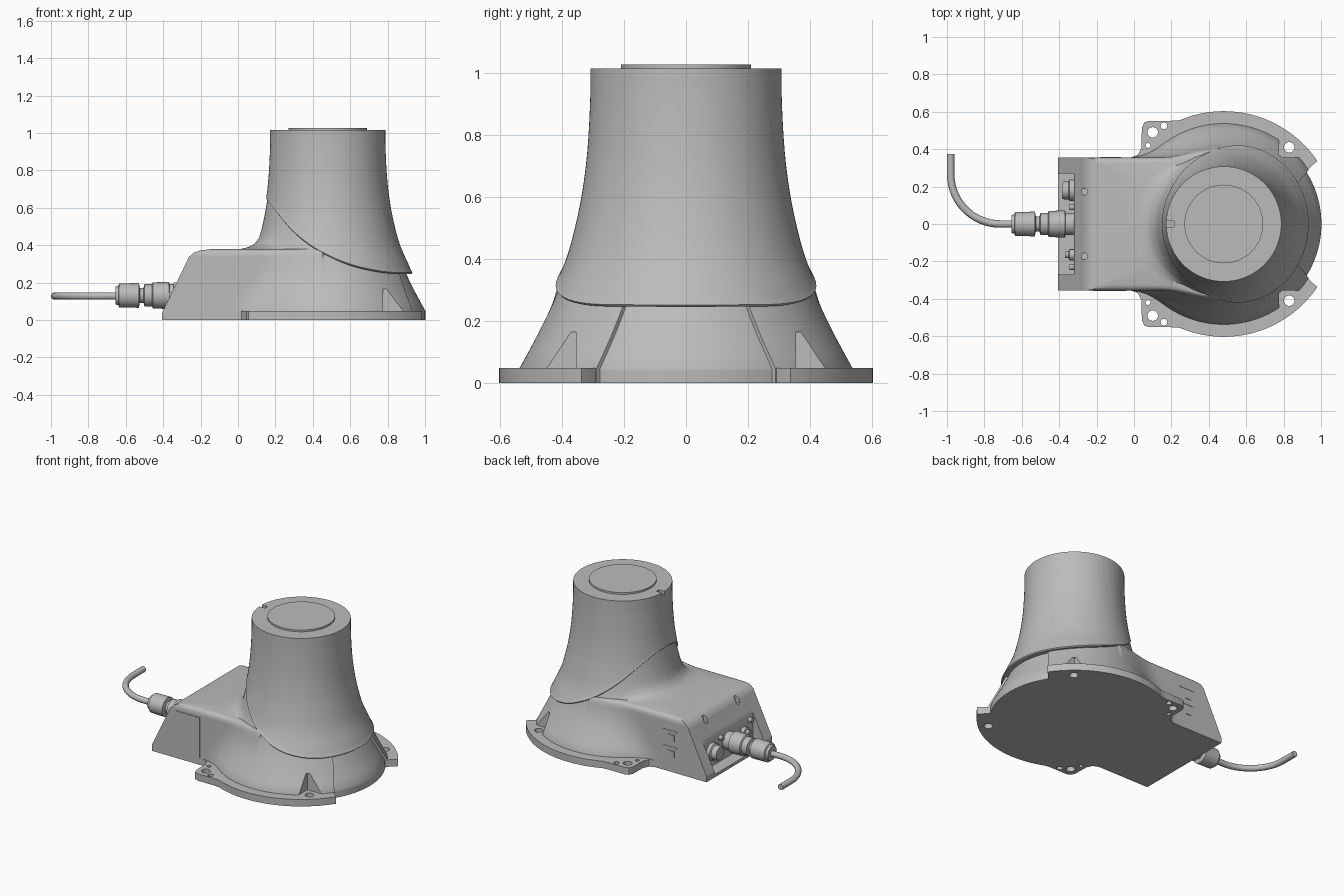
import bpy, bmesh, math
from math import sin, cos, pi, radians
from mathutils import Vector

cube = bpy.data.objects.get("Cube")
if cube:
    bpy.data.objects.remove(cube, do_unlink=True)

AXIS = 0.48      # x of the column axis
FLANGE = 0.048   # flange thickness

grey = bpy.data.materials.new("satin_grey")
grey.use_nodes = True
grey.diffuse_color = (0.5, 0.5, 0.5, 1)
grey.node_tree.nodes["Principled BSDF"].inputs["Base Color"].default_value = (0.5, 0.5, 0.5, 1)


def interp(pts, t, smooth=True):
    """Value at t through (t, value) points."""
    if t <= pts[0][0]:
        return pts[0][1]
    if t >= pts[-1][0]:
        return pts[-1][1]
    i = max(k for k in range(len(pts) - 1) if pts[k][0] <= t)
    (a, va), (b, vb) = pts[i], pts[i + 1]
    u = (t - a) / (b - a)
    if not smooth:
        return va + (vb - va) * u

    def slope(k):
        lo, hi = pts[max(k - 1, 0)], pts[min(k + 1, len(pts) - 1)]
        return (hi[1] - lo[1]) / (hi[0] - lo[0]) * (b - a)
    return ((2*u**3 - 3*u*u + 1) * va + (u**3 - 2*u*u + u) * slope(i)
            + (3*u*u - 2*u**3) * vb + (u**3 - u*u) * slope(i + 1))


def make(name, bm):
    bmesh.ops.recalc_face_normals(bm, faces=bm.faces)
    mesh = bpy.data.meshes.new(name)
    bm.to_mesh(mesh)
    bm.free()
    mesh.materials.append(grey)
    obj = bpy.data.objects.new(name, mesh)
    bpy.context.collection.objects.link(obj)
    return obj


def loft(name, rings):
    bm = bmesh.new()
    rows = [[bm.verts.new(p) for p in ring] for ring in rings]
    n = len(rows[0])
    for a, b in zip(rows, rows[1:]):
        for i in range(n):
            bm.faces.new((a[i], a[(i + 1) % n], b[(i + 1) % n], b[i]))
    bm.faces.new(rows[0])
    bm.faces.new(rows[-1])
    return make(name, bm)


def lathe_x(name, profile, y, z, n=32):
    return loft(name, [[(x, y + r * cos(2*pi*i/n), z + r * sin(2*pi*i/n)) for i in range(n)]
                       for x, r in profile])


def lathe_z(name, profile, x, y, n=32):
    return loft(name, [[(x + r * cos(2*pi*i/n), y + r * sin(2*pi*i/n), z) for i in range(n)]
                       for z, r in profile])


def box(name, lo, hi):
    return loft(name, [[(lo[0], lo[1], z), (hi[0], lo[1], z), (hi[0], hi[1], z), (lo[0], hi[1], z)]
                       for z in (lo[2], hi[2])])


def activate(obj):
    bpy.ops.object.select_all(action='DESELECT')
    obj.select_set(True)
    bpy.context.view_layer.objects.active = obj


def cut(obj, cutters):
    activate(obj)
    for c in cutters:
        c.hide_render = True
        mod = obj.modifiers.new("cut", 'BOOLEAN')
        mod.operation, mod.solver, mod.object = 'DIFFERENCE', 'EXACT', c
        bpy.ops.object.modifier_apply(modifier=mod.name)


# Profiles: outer sleeve, lower skirt, rear housing
SLEEVE = [(.24, .456), (.306, .428), (.348, .408), (.413, .382), (.51, .356),
          (.62, .334), (.75, .318), (.91, .309), (1.015, .308)]
SKIRT = [(FLANGE, .537), (.155, .479), (.27, .424), (.35, .398), (.413, .375),
         (.51, .348), (.62, .327), (.75, .31)]
REAR = [(.04, -.405), (.3, -.28), (.335, -.264), (.36, -.237), (.372, -.2), (.378, -.15)]
WIDTH = [(.35, .355), (.365, .35), (.374, .34), (.378, .325)]
FILLET = [(.378, .09), (.384, .06), (.395, .03), (.41, .014), (.44, 0)]
SEAM = [(.147, .647), (.275, .49), (.38, .40), (.49, .337), (.596, .294),
        (.70, .267), (.81, .25), (.93, .246)]


# Lower body: round skirt blended into the rear housing, slice by slice
def body_ring(z, housing):
    xr, w = interp(REAR, z, False), interp(WIDTH, z, False)
    corner = math.atan2(w, xr - AXIS)
    edge = radians(interp([(.05, 32), (.24, 27.7)], z, False))
    angs = ([(edge * i / 24, .015) for i in range(25)]
            + [(edge + .008 + (corner - edge - .008) * i / 90, 0) for i in range(91)]
            + [(corner + (pi - corner) * i / 24, 0) for i in range(1, 25)])
    half = []
    for a, inset in angs:
        r = interp(SKIRT, z) - inset
        if housing and cos(a) < -.05:
            d = min(w / max(sin(a), 1e-6), (xr - AXIS) / cos(a))
            h = max(.1 - abs(r - d), 0) / .1
            r = max(r, d) + h * h * .025
        elif not housing:
            t = min(max((a - radians(120)) / radians(35), 0), 1)
            r += interp(FILLET, z) * t * t * (3 - 2 * t)
        half.append((r * cos(a), r * sin(a)))
    ring = half + [(x, -y) for x, y in reversed(half[1:-1])]
    return [(AXIS + x, y, z) for x, y in ring]


low = [0, .02, .04, FLANGE, .1, .15, .2, .24, .27, .3, .32, .335, .35, .36, .366, .372, .376, .378]
high = [.3785, .381, .384, .389, .395, .402, .41, .425, .44, .48, .52, .57, .62, .68, .75]
body = loft("lower_body", [body_ring(z, True) for z in low] + [body_ring(z, False) for z in high])

# Base flange halves with mounting ears
flanges = []
for s in (1, -1):
    pts = [(AXIS + .603 * cos(radians(a)), .603 * sin(radians(a))) for a in range(34, 114)]
    pts += [(.2, .552), (.08, .552), (.055, .542), (.042, .515), (.04, .41), (.02, .37), (-.03, .35),
            (.3, .25), (.85, .24), (.928, .289)]
    flanges.append(loft("flange_left" if s < 0 else "flange_right",
                        [[(x, s * y, z) for x, y in pts] for z in (0, FLANGE)]))

# Bolt pockets, bolt holes, rear recess and housing screw holes
pockets, holes, screws = [], [], []
for s in (1, -1):
    ys = sorted((s * .355, s * .8))
    pockets.append(box("pocket_cutter", (.775, ys[0], FLANGE), (1.2, ys[1], .165)))
    for x, y, r in ((.83, .41, .028), (.1, .49, .028), (.16, .525, .018), (.075, .42, .013)):
        holes.append(lathe_z("hole_cutter", [(-.1, r), (.1, r)], x, s * y, 20))
    screws.append(lathe_z("screw_cutter", [(.3, .018), (.5, .018)], -.265, s * .173, 20))
recess = box("recess_cutter", (-.6, -.27, .02), (-.32, .27, .5))
cut(body, pockets + [holes[0], holes[4]] + screws + [recess])
for f, hs in zip(flanges, (holes[:4], holes[4:])):
    cut(f, hs)


# Upper sleeve with the slanted, curved lower edge
N, ROWS = 128, 32
cols = []
for i in range(N):
    a = 2 * pi * i / N
    zs = .4
    for _ in range(25):
        zs = interp(SEAM, AXIS + interp(SLEEVE, zs) * cos(a))
    col = [(.2, .9), (interp(SLEEVE, zs) - .04, zs), (interp(SLEEVE, zs) - .006, zs),
           (interp(SLEEVE, zs), zs + .006)]
    for k in range(ROWS + 1):
        z = zs + .015 + (1.015 - zs - .015) * k / ROWS
        col.append((interp(SLEEVE, z), z))
    cols.append([(AXIS + r * cos(a), r * sin(a), z) for r, z in col])
sleeve = loft("upper_sleeve", list(zip(*cols)))
notch = box("notch_cutter", (.1, -.015, .99), (.215, .015, 1.1))
cut(sleeve, [notch])
top_disc = lathe_z("top_disc", [(1.0, .21), (1.027, .21)], AXIS, 0, 96)

# Main plug and the smaller sockets in the recess
parts = [body, sleeve, top_disc] + flanges
parts.append(lathe_x("main_plug", [(-.655, .048), (-.64, .052), (-.635, .064), (-.53, .066), (-.525, .04),
                                   (-.505, .04), (-.5, .06), (-.46, .06), (-.455, .07),
                                   (-.37, .072), (-.365, .06), (-.3, .06)], 0, .131))
parts.append(lathe_x("round_socket", [(-.385, .042), (-.375, .048), (-.35, .048), (-.345, .058),
                                      (-.3, .058)], .18, .125))
parts.append(lathe_x("small_socket", [(-.37, .018), (-.35, .018), (-.345, .03), (-.3, .03)], -.165, .13))
for y in (-.23, .09):
    parts.append(lathe_x("recess_bolt", [(-.345, .016), (-.3, .016)], y, .185, 16))

# Bent cable
path = [Vector((-.6, 0, .128)), Vector((-.715, 0, .128))]
path += [Vector((-.715 - .265 * sin(radians(a)), .265 - .265 * cos(radians(a)), .128))
         for a in range(6, 91, 6)] + [Vector((-.98, .375, .128))]
curve = bpy.data.curves.new("cable", 'CURVE')
curve.dimensions, curve.bevel_depth, curve.bevel_resolution, curve.use_fill_caps = '3D', .02, 5, True
spline = curve.splines.new('POLY')
spline.points.add(len(path) - 1)
for p, v in zip(spline.points, path):
    p.co = (*v, 1)
cable = bpy.data.objects.new("cable", curve)
bpy.context.collection.objects.link(cable)
curve.materials.append(grey)
activate(cable)
bpy.ops.object.convert(target='MESH')
parts.append(bpy.context.view_layer.objects.active)

# Side cover plate, and the two small indicator plates with trim lines
box("side_cover", (-.22, -.359, .05), (-.04, -.35, .325))
for z in (.125, .235):
    box("indicator_plate", (-.16, .35, z - .022), (-.115, .359, z + .022))
    box("trim_line", (-.18, .35, z + .045), (-.07, .3575, z + .049))

# Remove cutters and finish shading
for c in pockets + holes + screws + [recess, notch]:
    bpy.data.objects.remove(c, do_unlink=True)
for obj in parts:
    activate(obj)
    bpy.ops.object.shade_smooth_by_angle(angle=radians(32))
